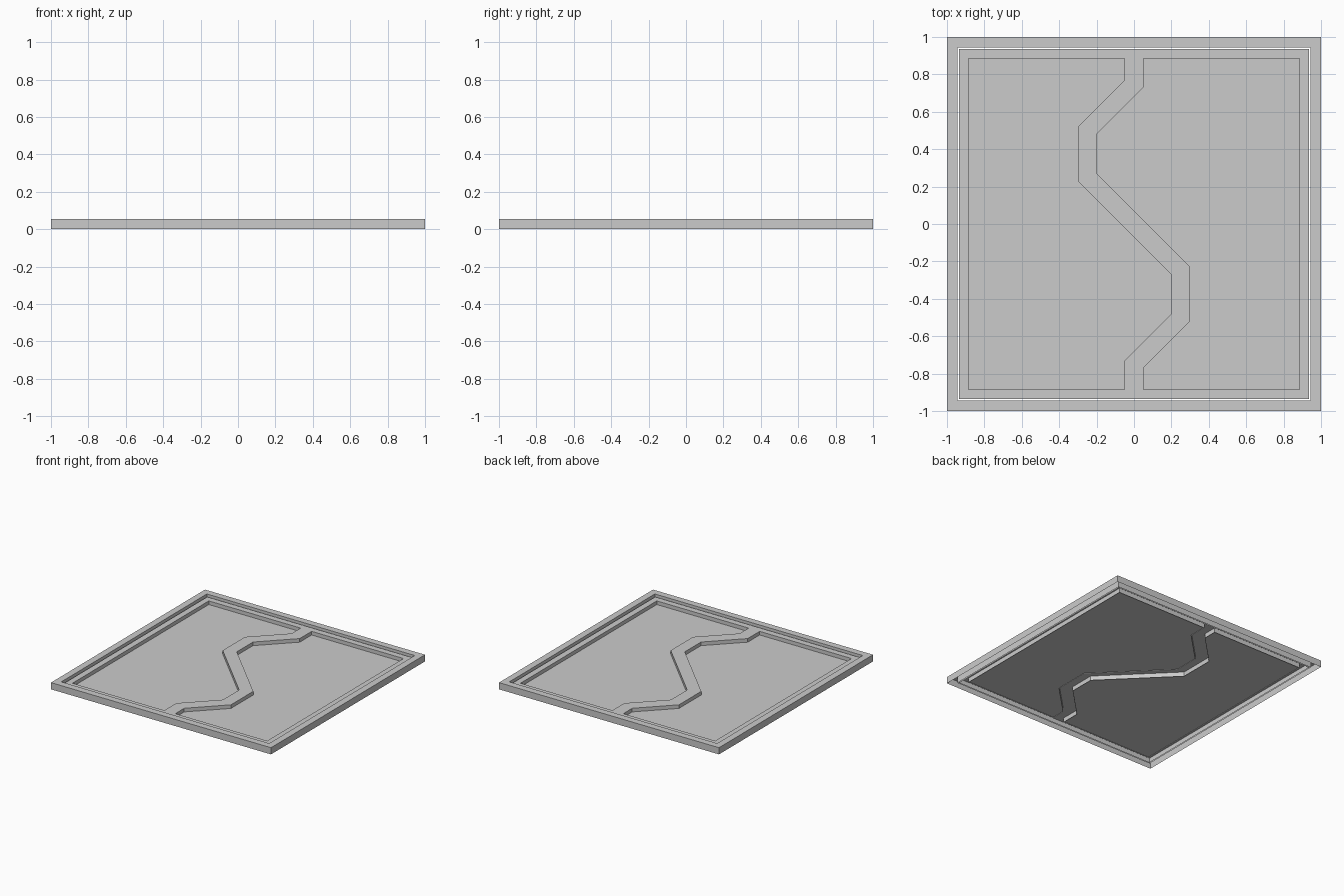
import bpy
import bmesh

if "Cube" in bpy.data.objects:
    bpy.data.objects.remove(bpy.data.objects["Cube"])


def finish(bm, name):
    mesh = bpy.data.meshes.new(name)
    bm.to_mesh(mesh)
    bm.free()
    obj = bpy.data.objects.new(name, mesh)
    bpy.context.collection.objects.link(obj)
    return obj


def square(r, hole=False):
    pts = [(-r, -r), (r, -r), (r, r), (-r, r)]
    return pts[::-1] if hole else pts


def open_shell(name, loops, top, bottom=0.0):
    """Flat top bounded by the loops, with walls hanging down and no underside."""
    bm = bmesh.new()
    rim_edges = []
    for pts in loops:
        hi = [bm.verts.new((x, y, top)) for x, y in pts]
        lo = [bm.verts.new((x, y, bottom)) for x, y in pts]
        for i in range(len(pts)):
            j = (i + 1) % len(pts)
            bm.faces.new((lo[i], lo[j], hi[j], hi[i]))
            rim_edges.append(bm.edges.get((hi[i], hi[j])))
    bmesh.ops.triangle_fill(bm, use_beauty=True, use_dissolve=False,
                            edges=rim_edges, normal=(0, 0, 1))
    bm.normal_update()
    for f in bm.faces:
        if f.normal.z < -0.5:
            f.normal_flip()
    return finish(bm, name)


def floor_panel(name, pts, z):
    bm = bmesh.new()
    face = bm.faces.new([bm.verts.new((x, y, z)) for x, y in pts])
    face.normal_update()
    if face.normal.z < 0:
        face.normal_flip()
    bmesh.ops.triangulate(bm, faces=[face])
    return finish(bm, name)


# Pocket outlines: one side of the winding path, then the outer corners
R = 0.885
left_pocket = [(-0.05, R), (-0.05, 0.77), (-0.30, 0.52), (-0.30, 0.23),
               (0.20, -0.27), (0.20, -0.48), (-0.05, -0.73), (-0.05, -R),
               (-R, -R), (-R, R)]
right_pocket = [(-x, -y) for x, y in left_pocket]

# Outer frame
open_shell("outer_frame", [square(1.0), square(0.945, True)], 0.055)

# Raised inner rim joined to the winding path
open_shell("rim_and_path", [square(0.935), left_pocket, right_pocket], 0.037)

# Sunken floors either side of the path
floor_panel("left_floor", left_pocket, 0.007)
floor_panel("right_floor", right_pocket, 0.007)
